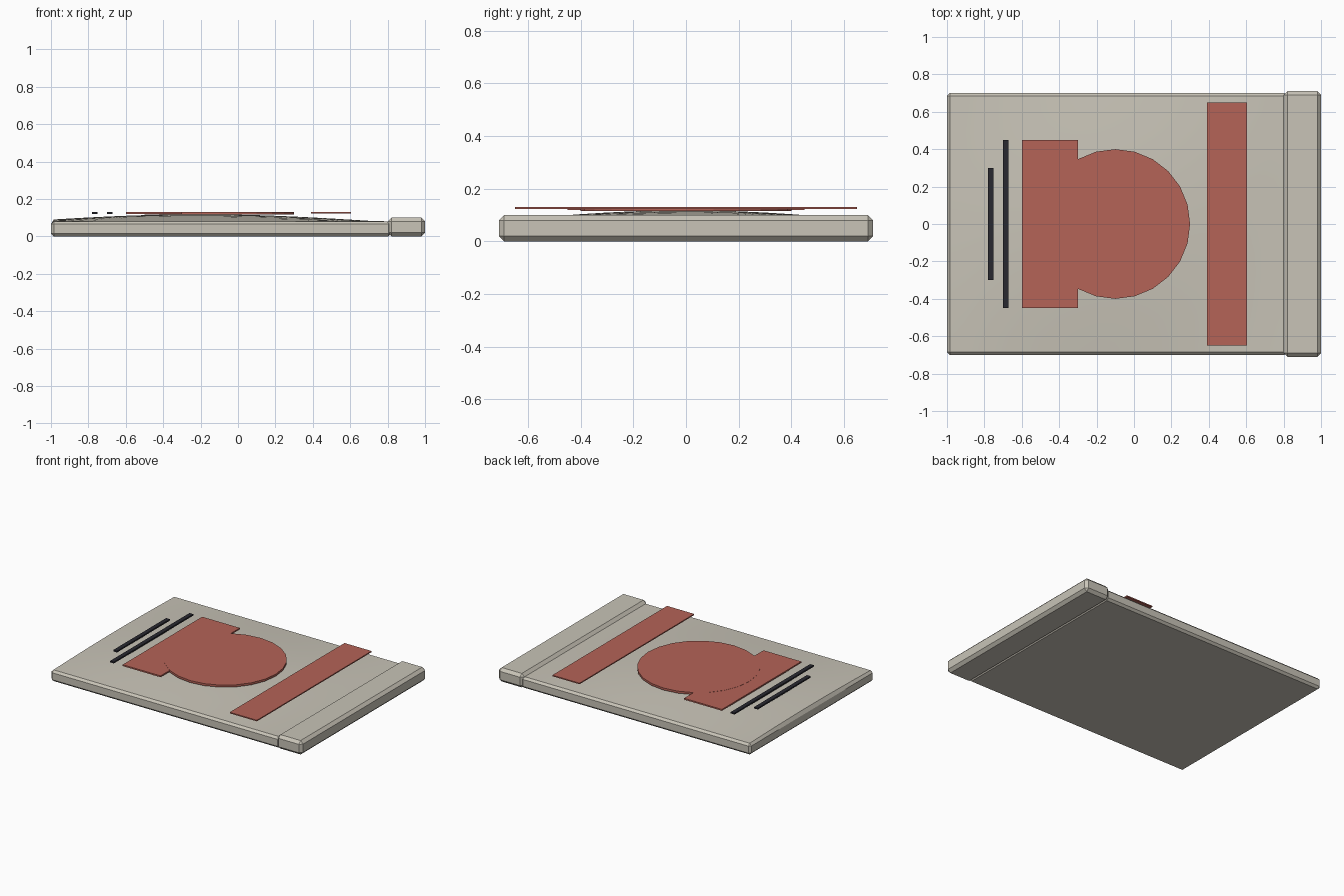
import bpy, bmesh
from math import cos, pi
from mathutils import Vector

cube = bpy.data.objects.get("Cube")
if cube:
    bpy.data.objects.remove(cube, do_unlink=True)


def material(name, rgb):
    mat = bpy.data.materials.new(name)
    mat.use_nodes = True
    mat.diffuse_color = (*rgb, 1)
    mat.node_tree.nodes["Principled BSDF"].inputs["Base Color"].default_value = (*rgb, 1)
    return mat


cream = material("aged cream", (0.58, 0.55, 0.475))
red = material("faded red", (0.46, 0.125, 0.095))
ink = material("dark ink", (0.022, 0.022, 0.03))


def finish(name, bm, mat):
    bmesh.ops.recalc_face_normals(bm, faces=bm.faces)
    mesh = bpy.data.meshes.new(name)
    bm.to_mesh(mesh)
    bm.free()
    mesh.materials.append(mat)
    obj = bpy.data.objects.new(name, mesh)
    bpy.context.collection.objects.link(obj)
    return obj


def box_mesh(low, high, bevel=0):
    """Box between two corners, with chamfered edges if asked."""
    low, high = Vector(low), Vector(high)
    bm = bmesh.new()
    bmesh.ops.create_cube(bm, size=1)
    bmesh.ops.scale(bm, vec=high - low, verts=bm.verts)
    bmesh.ops.translate(bm, vec=(low + high) / 2, verts=bm.verts)
    if bevel:
        bmesh.ops.bevel(bm, geom=bm.edges[:], offset=bevel, segments=1,
                        affect='EDGES', profile=0.5)
    return bm


# Body: chamfered slab whose top swells gently in the middle
bm = box_mesh((-1, -0.7, 0), (0.82, 0.7, 0.08), 0.015)


def slice_along(axis, values):
    for v in values:
        normal = Vector((0, 0, 0))
        normal[axis] = 1
        bmesh.ops.bisect_plane(bm, geom=bm.verts[:] + bm.edges[:] + bm.faces[:],
                               plane_co=normal * v, plane_no=normal)


slice_along(0, [-0.9 + 0.1 * i for i in range(17)])
slice_along(1, [-0.6 + 0.1 * i for i in range(13)])
for v in bm.verts:
    if v.co.z > 0.079:
        across = max(0, cos(pi / 2 * min(1, abs(v.co.x + 0.2) / 0.95)))
        along = max(0, cos(pi / 2 * min(1, abs(v.co.y) / 0.69)))
        v.co.z += 0.038 * across * along
body = finish("body", bm, cream)
bpy.ops.object.select_all(action='DESELECT')
body.select_set(True)
bpy.context.view_layer.objects.active = body
bpy.ops.object.shade_smooth_by_angle(angle=pi / 7)

# Spine: slightly taller and wider strip along one end
finish("spine", box_mesh((0.8, -0.71, 0), (1, 0.71, 0.1), 0.02), cream)

# Raised cover decoration
finish("red_panel", box_mesh((-0.6, -0.45, 0.12), (-0.3, 0.45, 0.13)), red)
finish("red_band", box_mesh((0.39, -0.65, 0.122), (0.605, 0.65, 0.13)), red)

bm = bmesh.new()
bmesh.ops.create_cone(bm, cap_ends=True, segments=24, radius1=0.4, radius2=0.4, depth=0.015)
bmesh.ops.translate(bm, vec=(-0.1, 0, 0.1235), verts=bm.verts)
finish("red_disc", bm, red)

# Thin dark bars beside the panel
for name, x, half in (("long_bar", -0.685, 0.45), ("short_bar", -0.765, 0.3)):
    finish(name, box_mesh((x - 0.015, -half, 0.12), (x + 0.015, half, 0.13)), ink)
